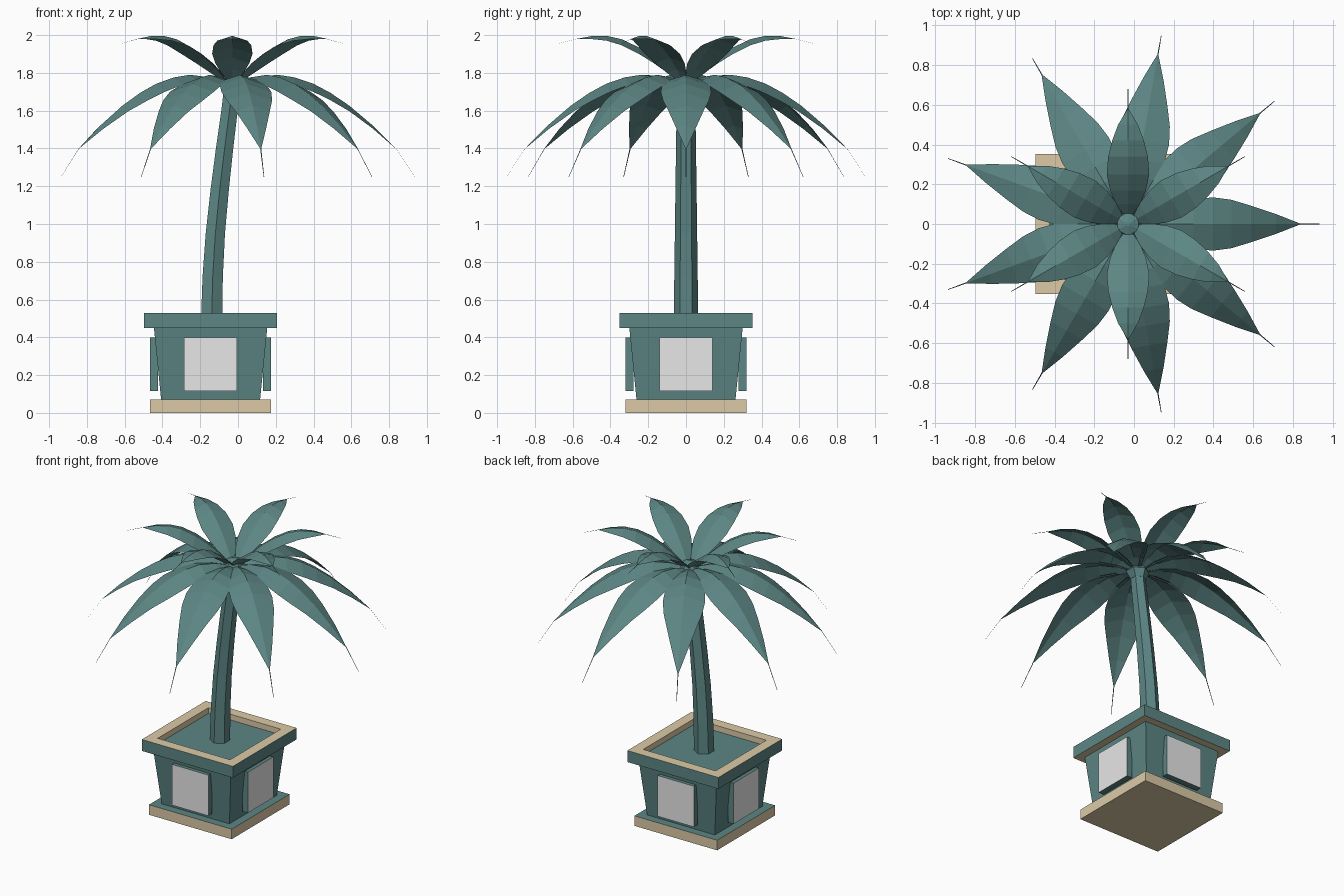
import bpy, bmesh, math
from mathutils import Vector, Matrix

cube = bpy.data.objects.get("Cube")
if cube:
    bpy.data.objects.remove(cube, do_unlink=True)


def material(name, color):
    m = bpy.data.materials.new(name)
    m.use_nodes = True
    m.diffuse_color = (*color, 1)
    m.node_tree.nodes["Principled BSDF"].inputs["Base Color"].default_value = (*color, 1)
    return m


TEAL, TAN, GREY = 0, 1, 2
MATS = [material("dark teal", (0.107, 0.238, 0.231)),
        material("sand tan", (0.716, 0.591, 0.386)),
        material("pale grey", (0.8, 0.8, 0.8))]
POT_X = -0.145
CROWN_X = -0.03


def finish(name, bm):
    mesh = bpy.data.meshes.new(name)
    bm.to_mesh(mesh)
    bm.free()
    for m in MATS:
        mesh.materials.append(m)
    obj = bpy.data.objects.new(name, mesh)
    bpy.context.collection.objects.link(obj)
    return obj


def loft(name, rings, sides, turn, colors=None, caps=(True, True)):
    """Stack regular polygons given as (x, radius, z); one colour per band."""
    bm = bmesh.new()
    loops = []
    for x, r, z in rings:
        angles = [turn + math.tau * i / sides for i in range(sides)]
        loops.append([bm.verts.new((x + r * math.cos(a), r * math.sin(a), z)) for a in angles])
    for k, (low, high) in enumerate(zip(loops, loops[1:])):
        for i in range(sides):
            j = (i + 1) % sides
            f = bm.faces.new((low[i], low[j], high[j], high[i]))
            f.material_index = colors[k] if colors else TEAL
    if caps[0]:
        bm.faces.new(loops[0][::-1]).material_index = colors[0] if colors else TEAL
    if caps[1]:
        bm.faces.new(loops[-1])
    return finish(name, bm)


def square_loft(name, profile, colors, caps=(True, True)):
    rings = [(POT_X, half * math.sqrt(2), z) for half, z in profile]
    return loft(name, rings, 4, math.pi / 4, colors, caps)


# Planter: plinth, tapered body, framed rim with the soil as its cap
square_loft("plinth", [(0.32, 0), (0.32, 0.07)], [TAN])
square_loft("planter_body", [(0.262, 0.07), (0.30, 0.45)], [TEAL], (False, False))
square_loft("planter_rim_and_soil",
            [(0.29, 0.45), (0.352, 0.45), (0.352, 0.53), (0.28, 0.53), (0.28, 0.49)],
            [TAN, TEAL, TAN, TAN], (False, True))

# Upright panels, pale on the outward face only
for i, side in enumerate(("front", "left", "back", "right")):
    bm = bmesh.new()
    bmesh.ops.create_cube(bm, size=1)
    for f in bm.faces:
        f.material_index = GREY if f.normal.y < -0.5 else TEAL
    bm.transform(Matrix.Translation((POT_X, 0, 0.2575))
                 @ Matrix.Rotation(i * math.pi / 2, 4, 'Z')
                 @ Matrix.Translation((0, -0.299, 0))
                 @ Matrix.Diagonal((0.28, 0.042, 0.285, 1)))
    finish(side + "_panel", bm)

# Six-sided leaning trunk and the small bud at its top
loft("trunk", [(-0.14, 0.065, 0.48), (-0.134, 0.062, 0.72), (-0.12, 0.059, 0.95),
               (-0.097, 0.056, 1.18), (-0.071, 0.053, 1.4), (-0.045, 0.05, 1.6),
               (-0.03, 0.048, 1.74)], 6, math.pi / 6)
loft("crown_bud", [(-0.035, 0.05, 1.69), (CROWN_X, 0.075, 1.74), (CROWN_X, 0.06, 1.77),
                   (CROWN_X, 0.012, 1.785)], 6, math.pi / 6)


def frond(name, rib, angle, droop):
    """Leaf folded along its rib; rib rows are (distance out, height, half width)."""
    bm = bmesh.new()
    out = Vector((math.cos(angle), math.sin(angle), 0))
    across = Vector((-out.y, out.x, 0))
    rows = []
    for r, z, w in rib:
        mid = Vector((CROWN_X, 0, z)) + out * r
        rows.append([bm.verts.new(mid + across * (w * s) - Vector((0, 0, droop * w * abs(s))))
                     for s in (-1, 0, 1)])
    for a, b in zip(rows, rows[1:]):
        for i in (0, 1):
            bm.faces.new((a[i], b[i], b[i + 1], a[i + 1]))
    finish(name, bm)


# Nine long hanging fronds
LOW = [(0.04, 1.75, 0.02), (0.13, 1.777, 0.06), (0.24, 1.79, 0.1), (0.33, 1.776, 0.126),
       (0.43, 1.742, 0.134), (0.52, 1.694, 0.122), (0.62, 1.626, 0.092), (0.745, 1.52, 0.05),
       (0.865, 1.4, 0.003), (0.965, 1.25, 0.0015)]
for i in range(9):
    frond(f"lower_frond_{i + 1}", LOW, math.radians(40 * i), 0.32)

# Six short rising fronds
HIGH = [(0.04, 1.76, 0.02), (0.1, 1.82, 0.06), (0.17, 1.88, 0.09), (0.25, 1.935, 0.107),
        (0.34, 1.978, 0.1), (0.42, 1.996, 0.08), (0.5, 1.995, 0.05), (0.58, 1.98, 0.003),
        (0.68, 1.955, 0.0015)]
for i in range(6):
    frond(f"upper_frond_{i + 1}", HIGH, math.radians(30 + 60 * i), 0.32)
